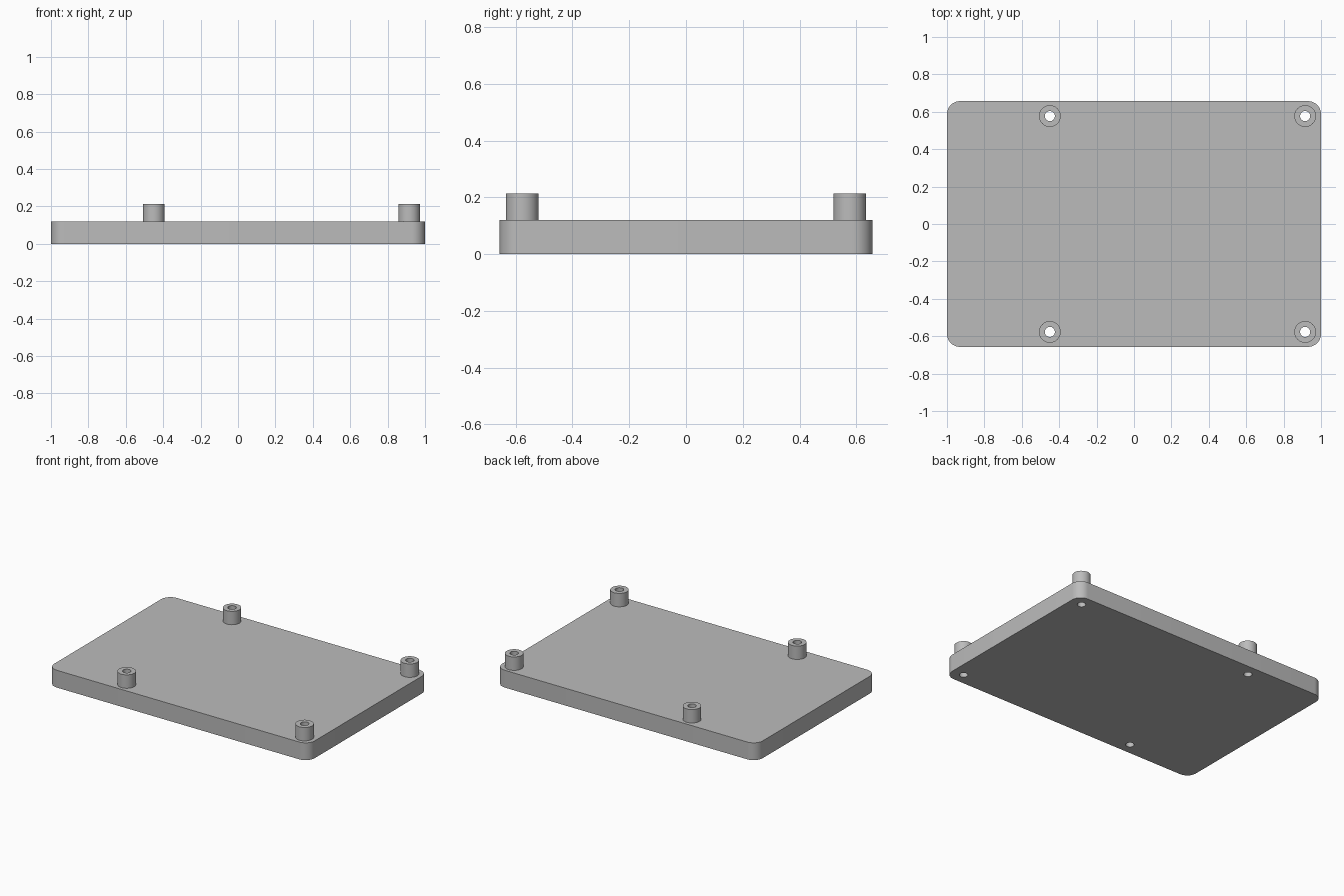
import bpy
import bmesh
from math import cos, sin, pi, radians

default = bpy.data.objects.get("Cube")
if default:
    bpy.data.objects.remove(default, do_unlink=True)

HALF_X, HALF_Y, CORNER = 1.0, 0.657, 0.07
PLATE_TOP, POST_TOP = 0.12, 0.213
POST_R, HOLE_R = 0.058, 0.027
POSTS = {"left": 0.915, "right": -0.45}
ROWS = {"front": -0.577, "back": 0.577}

grey = bpy.data.materials.new("plain grey")
grey.use_nodes = True
COLOUR = (0.5, 0.5, 0.5, 1)
grey.diffuse_color = COLOUR
grey.node_tree.nodes["Principled BSDF"].inputs["Base Color"].default_value = COLOUR


def arc(cx, cy, r, start, end, steps):
    angles = [start + (end - start) * i / steps for i in range(steps + 1)]
    return [(cx + r * cos(a), cy + r * sin(a)) for a in angles]


def circle(cx, cy, r, sides=32):
    return arc(cx, cy, r, 0, 2 * pi, sides)[:-1]


def rounded_rectangle(hx, hy, r):
    points = []
    for i, (sx, sy) in enumerate([(1, 1), (-1, 1), (-1, -1), (1, -1)]):
        points += arc(sx * (hx - r), sy * (hy - r), r, i * pi / 2, (i + 1) * pi / 2, 10)
    return points


def extrude_outline(name, loops, bottom, top):
    """Fill an outline with holes and extrude it between two heights."""
    curve = bpy.data.curves.new(name + " outline", "CURVE")
    curve.dimensions = "2D"
    curve.fill_mode = "BOTH"
    curve.extrude = (top - bottom) / 2
    for loop in loops:
        spline = curve.splines.new("POLY")
        spline.points.add(len(loop) - 1)
        for point, (x, y) in zip(spline.points, loop):
            point.co = (x, y, 0, 1)
        spline.use_cyclic_u = True
    source = bpy.data.objects.new(name + " outline", curve)
    bpy.context.collection.objects.link(source)
    bpy.context.view_layer.update()
    evaluated = source.evaluated_get(bpy.context.evaluated_depsgraph_get())
    mesh = bpy.data.meshes.new_from_object(evaluated)
    bpy.data.objects.remove(source, do_unlink=True)
    bpy.data.curves.remove(curve)

    # Weld the caps to the walls and lift the solid into place
    bm = bmesh.new()
    bm.from_mesh(mesh)
    bmesh.ops.remove_doubles(bm, verts=bm.verts, dist=0.0001)
    bmesh.ops.translate(bm, verts=bm.verts, vec=(0, 0, (bottom + top) / 2))
    bmesh.ops.recalc_face_normals(bm, faces=bm.faces)
    bm.to_mesh(mesh)
    bm.free()
    mesh.materials.clear()
    mesh.materials.append(grey)

    obj = bpy.data.objects.new(name, mesh)
    bpy.context.collection.objects.link(obj)
    bpy.ops.object.select_all(action="DESELECT")
    obj.select_set(True)
    bpy.context.view_layer.objects.active = obj
    bpy.ops.object.shade_smooth_by_angle(angle=radians(30))
    return obj


# Rounded base plate, drilled through under each post
holes = [circle(x, y, HOLE_R) for x in POSTS.values() for y in ROWS.values()]
extrude_outline("base_plate", [rounded_rectangle(HALF_X, HALF_Y, CORNER)] + holes, 0, PLATE_TOP)

# Four hollow standoff posts
for row, y in ROWS.items():
    for side, x in POSTS.items():
        extrude_outline(f"{row}_{side}_post", [circle(x, y, POST_R), circle(x, y, HOLE_R)],
                        PLATE_TOP, POST_TOP)
